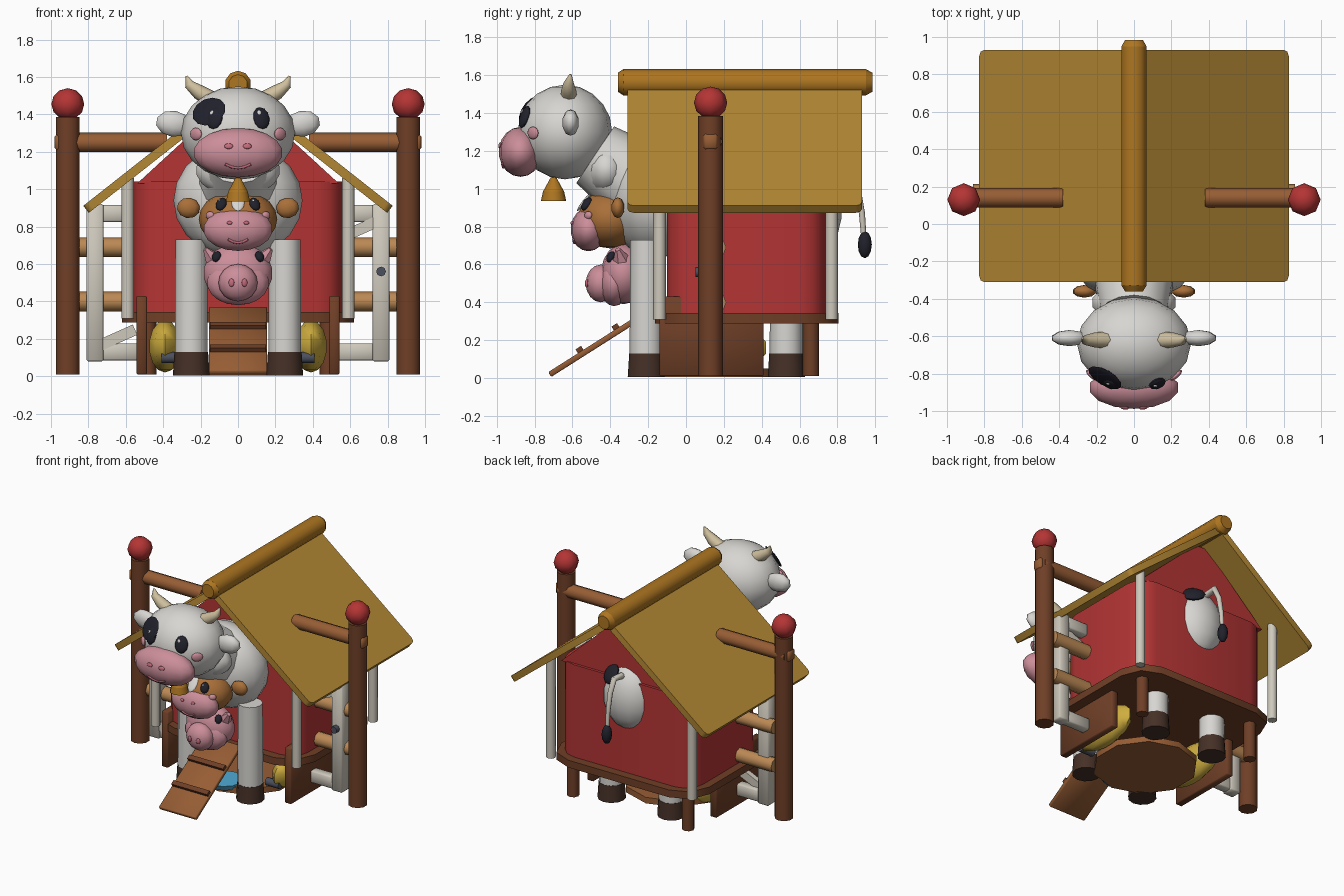
import bpy, bmesh, math
from mathutils import Vector, Matrix, Euler

if "Cube" in bpy.data.objects:
    bpy.data.objects.remove(bpy.data.objects["Cube"])

def mat(name, r, g, b):
    m = bpy.data.materials.new(name)
    m.diffuse_color = (r, g, b, 1)
    m.use_nodes = True
    m.node_tree.nodes["Principled BSDF"].inputs["Base Color"].default_value = m.diffuse_color
    return m

RED = mat("red", .46, .035, .035); GOLD = mat("roof_gold", .46, .25, .035)
AMBER = mat("amber", .42, .18, .015); BROWN = mat("brown", .16, .05, .02)
WOOD = mat("wood", .31, .11, .035); TAN = mat("tan", .50, .25, .09)
CREAM = mat("cream", .62, .58, .50); WHITE = mat("white", .68, .67, .64)
PINK = mat("pink", .60, .27, .32); ROSE = mat("rose", .55, .15, .20)
BLACK = mat("black", .015, .015, .025); HOOF = mat("hoof", .06, .03, .02)
HORN = mat("horn", .62, .52, .34); CALF = mat("calf_coat", .40, .16, .04)
HAY = mat("hay", .62, .42, .05); IRON = mat("iron", .07, .08, .11)
WATER = mat("water", .08, .40, .65)

def finish(name, bm, m, matrix):
    bm.transform(matrix)
    bmesh.ops.recalc_face_normals(bm, faces=bm.faces)
    me = bpy.data.meshes.new(name)
    bm.to_mesh(me); bm.free()
    ob = bpy.data.objects.new(name, me)
    me.materials.append(m)
    bpy.context.collection.objects.link(ob)
    return ob

def place(loc, rot=(0, 0, 0), scale=(1, 1, 1)):
    return Matrix.LocRotScale(Vector(loc), Euler(rot), Vector(scale))

def ball(name, loc, r, m, rot=(0, 0, 0), seg=14, rings=9):
    bm = bmesh.new()
    bmesh.ops.create_uvsphere(bm, u_segments=seg, v_segments=rings, radius=1)
    return finish(name, bm, m, place(loc, rot, r))

def box(name, loc, size, m, rot=(0, 0, 0), bevel=0, vertical=False, segs=1):
    bm = bmesh.new()
    bmesh.ops.create_cube(bm, size=1, matrix=Matrix.Diagonal((*size, 1)))
    if bevel:
        edges = [e for e in bm.edges if not vertical or
                 abs(e.verts[0].co.z - e.verts[1].co.z) > 1e-4]
        bmesh.ops.bevel(bm, geom=edges, offset=bevel, segments=segs, profile=.5, affect='EDGES')
    return finish(name, bm, m, place(loc, rot))

def rod(name, p, q, r1, m, r2=None, seg=10):
    p, q = Vector(p), Vector(q)
    bm = bmesh.new()
    bmesh.ops.create_cone(bm, cap_ends=True, segments=seg, radius1=r1,
                          radius2=r1 if r2 is None else r2, depth=(q - p).length)
    R = (q - p).to_track_quat('Z', 'Y').to_matrix().to_4x4()
    return finish(name, bm, m, Matrix.Translation((p + q) / 2) @ R)

def tube(name, pts, radii, m):
    cu = bpy.data.curves.new(name, 'CURVE')
    cu.dimensions = '3D'; cu.bevel_depth = 1; cu.bevel_resolution = 2; cu.use_fill_caps = True
    s = cu.splines.new('POLY')
    s.points.add(len(pts) - 1)
    for pt, co, r in zip(s.points, pts, radii):
        pt.co = (*co, 1); pt.radius = r
    tmp = bpy.data.objects.new(name, cu)
    bpy.context.collection.objects.link(tmp)
    bpy.context.view_layer.update()
    me = bpy.data.meshes.new_from_object(tmp.evaluated_get(bpy.context.evaluated_depsgraph_get()))
    bpy.data.objects.remove(tmp)
    me.name = name; me.materials.clear(); me.materials.append(m)
    bpy.context.collection.objects.link(bpy.data.objects.new(name, me))

def skin(c, r, x, z, side=-1):
    """point on the front (or back) of an ellipsoid"""
    k = 1 - ((x - c[0]) / r[0]) ** 2 - ((z - c[2]) / r[2]) ** 2
    return Vector((x, c[1] + side * r[1] * math.sqrt(max(k, 0.02)), z))

def decal(name, c, r, x, z, size, m, side=-1):
    p = skin(c, r, x, z, side)
    n = Vector([(p[i] - c[i]) / r[i] ** 2 for i in range(3)])
    return ball(name, p, size, m, n.to_track_quat('Z', 'Y').to_euler(), 12, 8)

def prism(name, profile, y0, y1, m):
    bm = bmesh.new()
    f = bm.faces.new([bm.verts.new((x, y0, z)) for x, z in profile])
    ext = bmesh.ops.extrude_face_region(bm, geom=[f])['geom']
    bmesh.ops.translate(bm, vec=(0, y1 - y0, 0), verts=[v for v in ext if isinstance(v, bmesh.types.BMVert)])
    bmesh.ops.contextual_create(bm, geom=[e for e in bm.edges if e.is_boundary])
    return finish(name, bm, m, Matrix())

# Barn walls, gable, floor
box("barn_walls", (0, .32, .68), (1.12, .84, .72), RED, bevel=.14, vertical=True, segs=3)
prism("barn_gable", [(-.54, 1.03), (.54, 1.03), (.05, 1.48), (-.05, 1.48)], -.08, .72, RED)
box("barn_floor", (0, .32, .315), (1.24, .97, .055), BROWN, bevel=.20, vertical=True, segs=2)

# Roof and ridge
slope = math.atan2(.63, .80)
for s in (-1, 1):
    box("roof_panel", (s * .404, .31, 1.214), (1.04, 1.24, .048), GOLD, (0, s * slope, 0), .032, True, 2)
rod("ridge_beam", (0, -.33, 1.563), (0, .95, 1.563), .07, AMBER, seg=10)
rod("ridge_front_cap", (0, -.36, 1.563), (0, -.33, 1.563), .05, AMBER, .07, seg=10)
rod("ridge_back_cap", (0, .95, 1.563), (0, .985, 1.563), .07, AMBER, .05, seg=10)

for s in (-1, 1):
    # Swing-frame posts, knobs and beams
    rod("frame_post", (s * .91, .13, .01), (s * .91, .13, 1.385), .066, BROWN, seg=10)
    ball("post_knob", (s * .91, .13, 1.455), (.088, .088, .085), RED, seg=8, rings=6)
    rod("frame_beam", (s * .38, .14, 1.25), (s * .95, .14, 1.25), .052, WOOD, seg=8)
    box("beam_peg", (s * .955, .13, 1.25), (.05, .075, .085), WOOD, bevel=.012)
    # Corner posts and back feet
    for y in (-.14, .77):
        rod("corner_post", (s * .59, y, .31), (s * .59, y, 1.06), .034, CREAM, seg=8)
    rod("back_foot", (s * .48, .66, .01), (s * .48, .66, .30), .043, BROWN, seg=8)
    # Side gates
    for z in (.40, .69):
        rod("side_rail", (s * .52, .16, z), (s * .86, .16, z), .053, TAN, seg=8)
    box("gate_upright", (s * .765, .13, .50), (.09, .09, .84), CREAM, bevel=.008)
    for z in (.13, .87):
        box("gate_rail", (s * .66, .13, z), (.28, .07, .09), CREAM, bevel=.008)
    z0 = .79 if s > 0 else .20
    box("gate_brace", (s * .66, .11, z0), (.24, .04, .06), CREAM, (0, -.42, 0))
    # Trough sides, hay and iron bolts
    box("trough_side", (s * .515, .135, .22), (.055, .55, .42), BROWN, bevel=.006)
    ball("hay_pile", (s * .39, .15, .16), (.09, .28, .14), HAY, seg=10, rings=7)
    rod("iron_bolt", (s * .30, -.08, .10), (s * .41, -.08, .10), .03, IRON, seg=8)
rod("gate_latch", (.765, .05, .56), (.765, .10, .56), .026, IRON, seg=8)

# Ground tray and water bowl
rod("ground_tray", (0, .12, .005), (0, .12, .05), .36, WOOD, seg=10)
rod("water_bowl", (0, -.16, .03), (0, -.16, .07), .11, WATER, .13, seg=12)

# Ramp with cleats
tilt = math.atan2(.33, .52)
box("ramp", (0, -.45, .19), (.31, .64, .03), WOOD, (tilt, 0, 0), .005)
for t in (-.12, .105):
    box("ramp_cleat", (0, -.45 + t * math.cos(tilt) - .01, .212 + t * math.sin(tilt)),
        (.30, .035, .03), BROWN, (tilt, 0, 0))

# Cow body, neck and legs
BC, BR = (0, .20, .94), (.345, .60, .335)
RC, RR = (0, .66, .89), (.20, .165, .25)
ball("cow_body", BC, BR, WHITE, seg=18, rings=12)
ball("cow_chest", (0, -.17, .94), (.345, .24, .31), WHITE, seg=16, rings=10)
ball("cow_rump", RC, RR, WHITE, seg=14, rings=9)
rod("cow_neck", (0, -.18, .98), (0, -.48, 1.18), .24, WHITE, .18, seg=14)
ball("cow_throat", (0, -.42, 1.10), (.23, .12, .14), WHITE)
decal("rump_patch", RC, RR, .10, 1.06, (.085, .075, .03), BLACK, 1)
for s in (-1, 1):
    for y in (-.21, .53):
        rod("cow_leg", (s * .25, y, .12), (s * .25, y, .73), .088, WHITE, .085, seg=12)
        rod("cow_hoof", (s * .25, y, .005), (s * .25, y, .13), .098, HOOF, .09, seg=12)
tube("cow_tail", [(0, .77, 1.08), (0, .86, 1.09), (0, .905, 1.0), (0, .93, .87), (0, .94, .74)],
     [.024, .022, .019, .016, .014], CREAM)
ball("tail_tuft", (0, .945, .705), (.037, .037, .072), BLACK, seg=8, rings=6)

# Faces shared by cow and calf
def face(who, c, r, sc, sr, coat, eye, eye_size, cheek, nostril):
    ball(who + "_head", c, r, coat, seg=16, rings=10)
    ball(who + "_muzzle", sc, sr, PINK, seg=14, rings=9)
    for s in (-1, 1):
        e = eye_size
        decal(who + "_eye", c, r, s * eye[0], eye[1], (e * .75, e, .02), BLACK)
        p = skin(c, r, s * eye[0] - e * .2, eye[1] + e * .4)
        ball(who + "_eye_glint", p + Vector((0, -.017, 0)), (e * .2, .008, e * .27), WHITE, seg=8, rings=6)
        decal(who + "_cheek", c, r, s * cheek[0], cheek[1], (e * .65, e * .55, .015), PINK)
        decal(who + "_nostril", sc, sr, s * nostril[0], nostril[1], (e * .38, e * .25, .008), ROSE)
    w = sr[0] * .28
    pts = [skin(sc, sr, w * t, sc[2] - sr[2] * (.62 - .16 * t * t)) for t in (-1, -.5, 0, .5, 1)]
    tube(who + "_smile", pts, [.007] * 5, ROSE)

HC, HR = (0, -.64, 1.30), (.305, .25, .25)
face("cow", HC, HR, (0, -.875, 1.195), (.245, .115, .132), WHITE, (.125, 1.38), .062, (.225, 1.295), (.05, 1.23))
decal("eye_patch", HC, HR, -.155, 1.415, (.10, .085, .012), BLACK)
for s in (-1, 1):
    ball("cow_ear", (s * .345, -.61, 1.35), (.10, .045, .07), WHITE, (0, s * -.15, 0), 10, 5)
    tube("cow_horn", [(s * .14, -.62, 1.48), (s * .21, -.62, 1.52), (s * .26, -.62, 1.56), (s * .275, -.61, 1.605)],
         [.045, .04, .027, .006], HORN)

# Bell
rod("bell_body", (0, -.70, .935), (0, -.70, .985), .067, AMBER, .056, seg=10)
rod("bell_top", (0, -.70, .985), (0, -.70, 1.06), .056, AMBER, .015, seg=10)

# Calf
CC, CR = (0, -.40, .84), (.21, .17, .155)
face("calf", CC, CR, (0, -.515, .785), (.19, .095, .115), CALF, (.09, .92), .04, (.15, .86), (.045, .82))
decal("calf_blaze", CC, CR, 0, .93, (.035, .06, .01), WHITE)
for s in (-1, 1):
    ball("calf_ear", (s * .265, -.36, .90), (.065, .035, .055), CALF, (0, s * -.15, 0), 10, 5)

# Piglet
PC, PR = (0, -.33, .55), (.19, .12, .16)
ball("piglet_head", PC, PR, PINK, seg=14, rings=9)
ball("piglet_muzzle", (0, -.38, .50), (.17, .08, .12), PINK, seg=14, rings=9)
SC, SR = (0, -.45, .50), (.105, .08, .10)
ball("piglet_snout", SC, SR, PINK, seg=12, rings=8)
for s in (-1, 1):
    decal("piglet_eye", PC, PR, s * .115, .64, (.025, .032, .02), BLACK)
    decal("piglet_nostril", SC, SR, s * .035, .50, (.016, .022, .008), ROSE)
    rod("piglet_ear", (s * .13, -.34, .62), (s * .175, -.36, .68), .05, PINK, .015, seg=6)

# Smooth shading with hard edges kept
for ob in bpy.context.collection.objects:
    ob.select_set(True)
    bpy.context.view_layer.objects.active = ob
bpy.ops.object.shade_smooth_by_angle(angle=math.radians(50))
